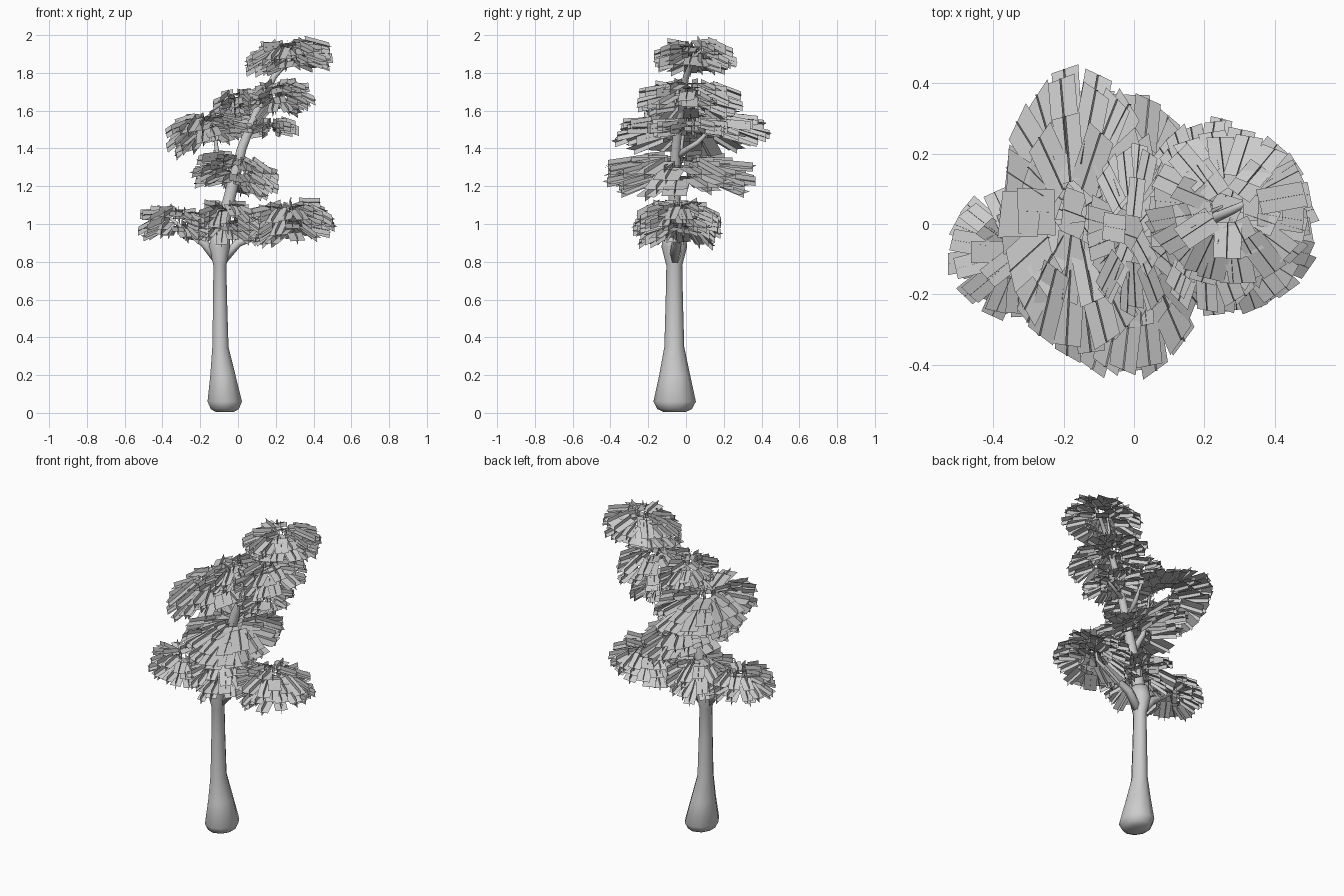
import bpy, bmesh, math, random
from mathutils import Vector, Matrix

if "Cube" in bpy.data.objects:
    bpy.data.objects.remove(bpy.data.objects["Cube"])

random.seed(4)


def make_object(name, bm, smooth=False):
    mesh = bpy.data.meshes.new(name)
    bm.to_mesh(mesh)
    bm.free()
    ob = bpy.data.objects.new(name, mesh)
    bpy.context.collection.objects.link(ob)
    if smooth:
        for p in mesh.polygons:
            p.use_smooth = True
    return ob


def tube(name, path, sides=8, squash=1.0, upright=False):
    """Tapered tube through (x, y, z, radius) stations."""
    bm = bmesh.new()
    pts = [Vector(p[:3]) for p in path]
    rings = []
    for i, c in enumerate(pts):
        d = (pts[min(i + 1, len(pts) - 1)] - pts[max(i - 1, 0)]).normalized()
        if upright:
            d = Vector((0, 0, 1))
        v = Vector((0, 1, 0))
        u = v.cross(d).normalized()
        v = d.cross(u)
        r = path[i][3]
        rings.append([bm.verts.new(c + u * r * math.cos(a) + v * r * squash * math.sin(a))
                      for a in (math.tau * (k + .5) / sides for k in range(sides))])
    for a, b in zip(rings, rings[1:]):
        for k in range(sides):
            m = (k + 1) % sides
            bm.faces.new((a[k], a[m], b[m], b[k]))
    bm.faces.new(rings[0][::-1])
    bm.faces.new(rings[-1])
    return make_object(name, bm, True)


def card(bm, mat, a, r0, r1, z0, z1, width, upright):
    """Leaf card pointing outward, crossed by an upright card."""
    out = Vector((math.cos(a), math.sin(a), 0))
    side = Vector((-out.y, out.x, 0))
    p, q = out * r0 + Vector((0, 0, z0)), out * r1 + Vector((0, 0, z1))
    axis = (q - p).normalized()
    roll = Matrix.Rotation(random.uniform(-.3, .3), 3, axis)
    for w, h in ((roll @ side, width), (Vector((0, 0, 1)), upright)):
        vs = [p - w * h / 2, p + w * h / 2, q + w * h / 2, q - w * h / 2]
        bm.faces.new([bm.verts.new(mat @ v) for v in vs])


def rosette(name, centre, rx, ry, height, n, tilt):
    """Tiered umbrella of drooping leaf cards; tilt > 0 lowers the right side."""
    bm = bmesh.new()
    mat = (Matrix.Translation(centre) @ Matrix.Rotation(tilt, 4, 'Y')
           @ Matrix.Diagonal((rx, ry, height, 1)))
    # r0, r1, z0, z1, count
    tiers = ((.2, .66, .6, .62, n - 6), (.42, .95, .6, .2, n),
             (.5, 1.0, .1, -.35, n - 1), (.4, .85, -.25, -.75, n - 4))
    for r0, r1, z0, z1, count in tiers:
        phase = random.random()
        for k in range(count):
            a = math.tau * (k + phase + random.uniform(-.3, .3)) / count
            s = random.uniform(-.07, .03)
            dz = random.uniform(-.2, .2)
            pitch = random.uniform(-.15, .15)
            card(bm, mat, a, r0 + s, r1 + s, z0 + dz - pitch, z1 + dz + pitch,
                 .33, .05 / height)
    return make_object(name, bm)


# Trunk with a swollen foot and flared fork
tube("trunk", [(-.07, -.06, .005, .05), (-.07, -.06, .02, .078), (-.07, -.06, .06, .096),
               (-.08, -.06, .2, .07), (-.093, -.062, .35, .045), (-.095, -.062, .6, .039),
               (-.096, -.062, .78, .036), (-.098, -.062, .88, .058), (-.09, -.06, .95, .05)],
     10, 1.17, True)

# Main leader and side branches
tube("leader", [(-.1, -.06, .85, .045), (-.08, -.06, 1.0, .038), (-.03, -.06, 1.2, .033),
                (.02, -.055, 1.4, .027), (.1, -.03, 1.6, .022), (.19, 0, 1.78, .017),
                (.28, .04, 1.88, .012), (.36, .08, 1.92, .006)])
branches = {
    "low_left": [(-.1, -.06, .8, .03), (-.18, -.06, .9, .026), (-.28, -.07, .97, .014), (-.4, -.09, 1.06, .005)],
    "low_right": [(-.09, -.06, .8, .03), (0, -.05, .9, .026), (.14, -.04, .95, .016), (.25, -.03, 1.0, .01), (.28, -.03, 1.14, .004)],
    "low_front": [(-.09, -.06, .85, .025), (-.1, -.13, .95, .015), (-.11, -.17, 1.05, .005)],
    "upper_left": [(-.04, -.06, 1.17, .022), (-.1, -.04, 1.3, .016), (-.12, -.02, 1.45, .011), (-.12, 0, 1.6, .004)],
    "upper_back": [(.01, -.05, 1.36, .02), (.04, .06, 1.43, .014), (.06, .15, 1.52, .006)],
    "upper_right": [(.05, -.04, 1.48, .016), (.16, -.01, 1.52, .01), (.24, 0, 1.56, .004)],
    "crown_twig": [(.19, 0, 1.78, .012), (.21, .03, 1.85, .009), (.25, .05, 1.95, .004)],
}
for name, path in branches.items():
    tube("branch_" + name, path, 6)

# Foliage rosettes: centre, radii, half height, leaf count, tilt
clusters = {
    "crown": ((.275, .045, 1.885), .24, .22, .085, 16, -.12),
    "shoulder": ((.21, .02, 1.66), .19, .28, .095, 14, -.15),
    "inner": ((.0, -.02, 1.64), .14, .24, .06, 11, -.1),
    "right_spur": ((.18, .02, 1.51), .14, .22, .04, 10, 0),
    "upper_left": ((-.155, .03, 1.5), .24, .41, .095, 17, -.22),
    "middle": ((-.01, -.035, 1.27), .235, .41, .1, 17, .2),
    "low_left": ((-.325, -.08, 1.0), .205, .19, .09, 14, .05),
    "low_right": ((.28, -.035, 1.01), .24, .22, .12, 17, -.08),
    "low_middle": ((-.07, -.045, 1.01), .19, .24, .12, 16, 0),
}
for name, spec in clusters.items():
    rosette("foliage_" + name, *spec)
